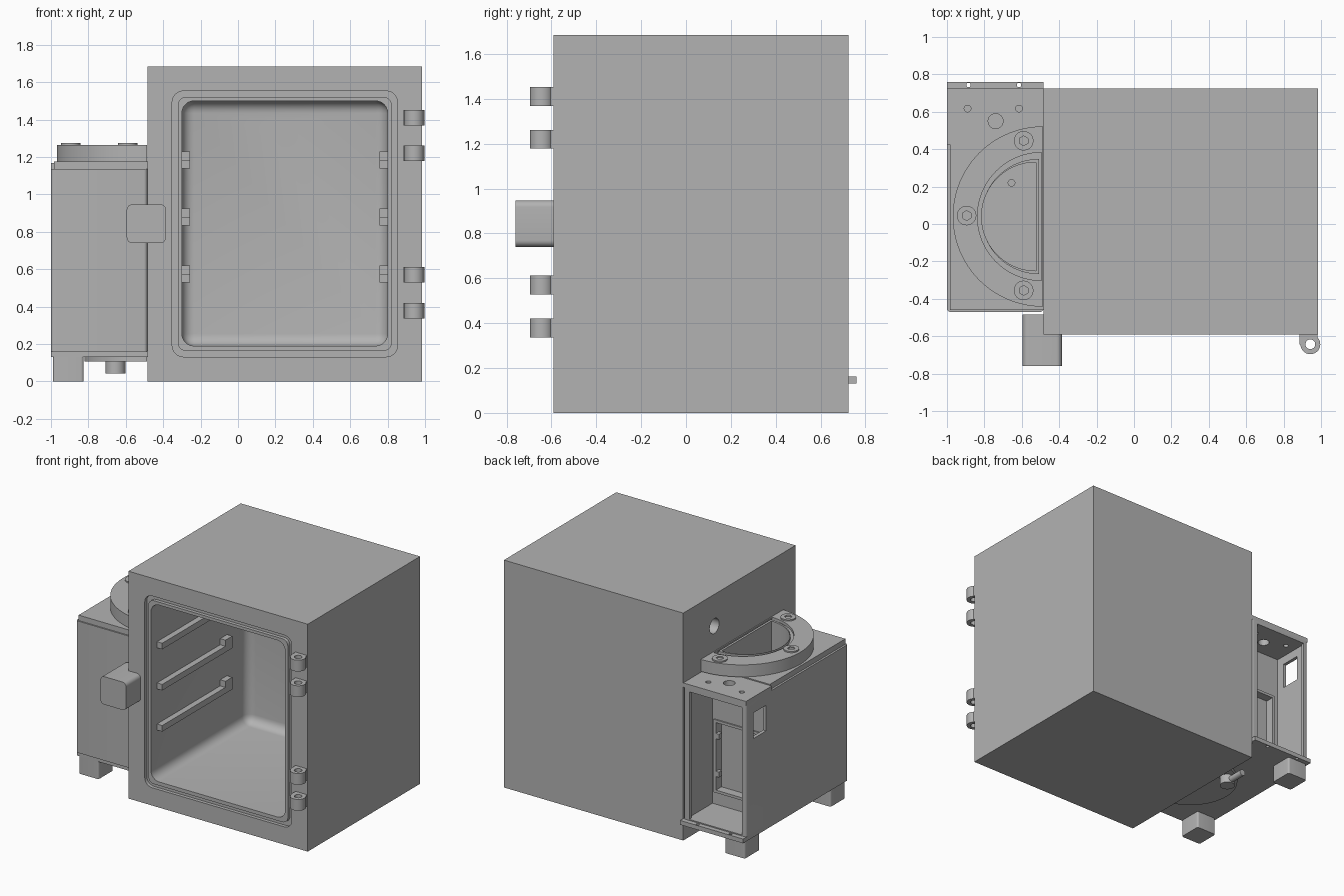
import bpy, bmesh, math
from mathutils import Vector

if "Cube" in bpy.data.objects:
    bpy.data.objects.remove(bpy.data.objects["Cube"], do_unlink=True)

grey = bpy.data.materials.new("light_grey_metal")
grey.use_nodes = True
GREY = (0.45, 0.45, 0.45, 1)
grey.diffuse_color = GREY
grey.node_tree.nodes["Principled BSDF"].inputs["Base Color"].default_value = GREY


def finish(name, bm):
    bmesh.ops.recalc_face_normals(bm, faces=bm.faces)
    mesh = bpy.data.meshes.new(name)
    bm.to_mesh(mesh)
    bm.free()
    mesh.materials.append(grey)
    ob = bpy.data.objects.new(name, mesh)
    bpy.context.collection.objects.link(ob)
    return ob


def box(name, x, y, z, bevel=0, axis=None):
    """Box from ranges; optionally rounds all edges or those along one axis."""
    bm = bmesh.new()
    bmesh.ops.create_cube(bm, size=1)
    for v in bm.verts:
        v.co = Vector([r[0] if c < 0 else r[1] for c, r in zip(v.co, (x, y, z))])
    if bevel:
        edges = [e for e in bm.edges if axis is None
                 or abs((e.verts[0].co - e.verts[1].co).normalized()[axis]) > 0.9]
        bmesh.ops.bevel(bm, geom=edges, offset=bevel, segments=6, profile=0.5, affect='EDGES')
    return finish(name, bm)


def prism(name, pts, lo, hi):
    """Extrude an xy outline upwards."""
    bm = bmesh.new()
    face = bm.faces.new([bm.verts.new((px, py, lo)) for px, py in pts])
    ext = bmesh.ops.extrude_face_region(bm, geom=[face])["geom"]
    for v in ext:
        if isinstance(v, bmesh.types.BMVert):
            v.co.z = hi
    return finish(name, bm)


def cyl(name, center, r, lo, hi, axis=2, n=40):
    """Cylinder along an axis; center gives the two other coordinates."""
    bm = bmesh.new()
    bmesh.ops.create_cone(bm, cap_ends=True, segments=n, radius1=r, radius2=r, depth=hi - lo)
    others = [i for i in range(3) if i != axis]
    for v in bm.verts:
        new = [0, 0, 0]
        new[others[0]] = v.co.x + center[0]
        new[others[1]] = v.co.y + center[1]
        new[axis] = v.co.z + (lo + hi) / 2
        v.co = new
    return finish(name, bm)


def boolean(ob, tool, op='DIFFERENCE'):
    mod = ob.modifiers.new("bool", 'BOOLEAN')
    mod.operation, mod.solver, mod.object = op, 'EXACT', tool
    bpy.context.view_layer.objects.active = ob
    bpy.ops.object.modifier_apply(modifier=mod.name)
    bpy.data.objects.remove(tool, do_unlink=True)


def half_disc(r, cx, cy=0.04, n=48):
    """D outline with its flat side towards +x."""
    return [(cx + r * math.cos(a), cy + r * math.sin(a))
            for a in (math.pi * (0.5 + i / n) for i in range(n + 1))]


SIDE = -0.485      # wall shared by chamber and side cabinet
FRONT = -0.59
BACK = 0.725

# Main chamber with rounded cavity, seal groove and ports
chamber = box("chamber", (SIDE, 0.985), (FRONT, BACK), (0, 1.685))
boolean(chamber, box("cut", (-0.3, 0.8), (-0.9, 0.54), (0.19, 1.5), 0.065))
ring = box("cut", (-0.352, 0.853), (-0.7, FRONT + 0.025), (0.132, 1.553), 0.06, 1)
boolean(ring, box("cut", (-0.322, 0.822), (-0.8, -0.4), (0.163, 1.522), 0.045, 1))
boolean(chamber, ring)
boolean(chamber, cyl("cut", (0.25, 1.33), 0.065, 0.4, 0.9, 1))
for dz in (-0.14, 0.14):
    boolean(chamber, cyl("cut", (0.25, 1.33 + dz), 0.014, 0.68, 0.9, 1, 16))
boolean(chamber, cyl("cut", (0.36, 1.45), 0.055, -0.6, -0.2, 0))

# Shelf rails on both cavity walls, each with a stop at the rear
for i, z in enumerate((0.575, 0.88, 1.185)):
    for side, x0, x1, s0, s1 in (("right", -0.305, -0.257, -0.305, -0.257),
                                 ("left", 0.757, 0.805, 0.757, 0.805)):
        box(f"shelf_rail_{side}_{i}", (x0, x1), (-0.52, 0.3), (z - 0.045, z))
        box(f"shelf_stop_{side}_{i}", (s0, s1), (0.22, 0.3), (z - 0.01, z + 0.045))

# Door hinge knuckles
for i, z in enumerate((0.378, 0.57, 1.22, 1.41)):
    hinge = cyl(f"hinge_{i}", (0.943, -0.643), 0.053, z - 0.042, z + 0.042)
    boolean(hinge, box("cut", (0.885, 0.98), (-0.645, FRONT), (z - 0.042, z + 0.042)), 'UNION')
    boolean(hinge, cyl("cut", (0.943, -0.643), 0.026, z - 0.1, z + 0.1))

# Latch block wrapping the front corner, with a slotted bore
latch = box("latch_block", (-0.595, -0.385), (-0.76, -0.485), (0.74, 0.947), 0.03, 1)
boolean(latch, box("cut", (SIDE, -0.3), (FRONT, -0.4), (0.6, 1.1)))
boolean(latch, cyl("cut", (-0.475, 0.842), 0.047, -0.8, -0.63, 1))
core = cyl("latch_core", (-0.475, 0.842), 0.035, -0.67, -0.625, 1)
boolean(core, box("cut", (-0.485, -0.465), (-0.7, -0.64), (0.78, 0.9)))

# Side cabinet, open at the back, with window and basin
cabinet = box("cabinet", (-1, SIDE), (-0.47, BACK), (0.16, 1.136), 0.018, 2)
boolean(cabinet, box("cut", (-0.965, -0.535), (0.425, 0.9), (0.17, 1.115)))
boolean(cabinet, box("cut", (-0.975, -0.515), (0.425, 0.70), (0.17, 1.115)))
boolean(cabinet, box("cut", (-0.92, -0.55), (0.37, 0.5), (0.28, 0.78)))
boolean(cabinet, box("cut", (-1.1, -0.94), (0.49, 0.64), (0.86, 1.05)))
basin = half_disc(0.29, -0.525)
boolean(cabinet, prism("cut", basin, 0.2, 1.3))
boolean(cabinet, cyl("cut", (-0.655, 0.22), 0.018, 0.1, 0.3, 2, 20))

# Frame and tabs around the recess in the compartment
frame = box("recess_frame", (-0.94, -0.53), (0.41, 0.435), (0.26, 0.80))
boolean(frame, box("cut", (-0.92, -0.55), (0.3, 0.5), (0.28, 0.78)))
for z in (0.38, 0.66):
    box("recess_tab", (-0.575, -0.545), (0.40, 0.435), (z, z + 0.04))

# Top covers
lid = box("cabinet_lid", (-0.985, SIDE), (-0.46, 0.425), (1.136, 1.176))
boolean(lid, prism("cut", basin, 1, 1.3))
cover = box("rear_cover", (-1, SIDE), (0.425, BACK), (1.136, 1.168))
for x, y, r in ((-0.89, 0.617, 0.018), (-0.615, 0.617, 0.018), (-0.74, 0.55, 0.04)):
    for part in (cover, cabinet):
        boolean(part, cyl("cut", (x, y), r, 1.0, 1.3, 2, 24))

# Half-round basin flange with seal groove and screws
flange = prism("basin_flange", half_disc(0.482, -0.487), 1.176, 1.265)
boolean(flange, prism("cut", basin, 1, 1.4))
ring = prism("cut", half_disc(0.342, -0.495), 1.245, 1.4)
boolean(ring, prism("cut", half_disc(0.308, -0.508), 1.1, 1.5))
boolean(flange, ring)
for i, (x, y) in enumerate(((-0.59, 0.445), (-0.895, 0.045), (-0.59, -0.355))):
    screw = cyl(f"flange_screw_{i}", (x, y), 0.052, 1.25, 1.275)
    boolean(screw, cyl("cut", (x, y), 0.026, 1.26, 1.4, 2, 6))

# Bottom plate with rear lip, underside flange, drain and feet
base = box("base_plate", (-1, SIDE), (-0.455, 0.76), (0.13, 0.162))
for x in (-0.885, -0.615):
    boolean(base, cyl("cut", (x, 0.743), 0.012, 0, 0.3, 2, 16))
prism("underside_flange", half_disc(0.335, -0.487), 0.107, 0.135)
cyl("drain_elbow", (-0.655, 0.25), 0.053, 0.043, 0.12)
pipe = cyl("drain_pipe", (-0.655, 0.075), 0.024, 0.25, 0.42, 1, 24)
boolean(pipe, cyl("cut", (-0.655, 0.075), 0.015, 0.32, 0.5, 1, 24))
for name, y in (("front_foot", -0.455), ("rear_foot", 0.55)):
    box(name, (-0.99, -0.825), (y, y + 0.175), (0, 0.16), 0.015, 2)

# Smooth curved surfaces, keep hard edges
bpy.ops.object.select_all(action='DESELECT')
for ob in bpy.context.collection.objects:
    if ob.type == 'MESH' and grey.name in ob.data.materials:
        ob.select_set(True)
        bpy.context.view_layer.objects.active = ob
bpy.ops.object.shade_smooth_by_angle(angle=math.radians(30))
